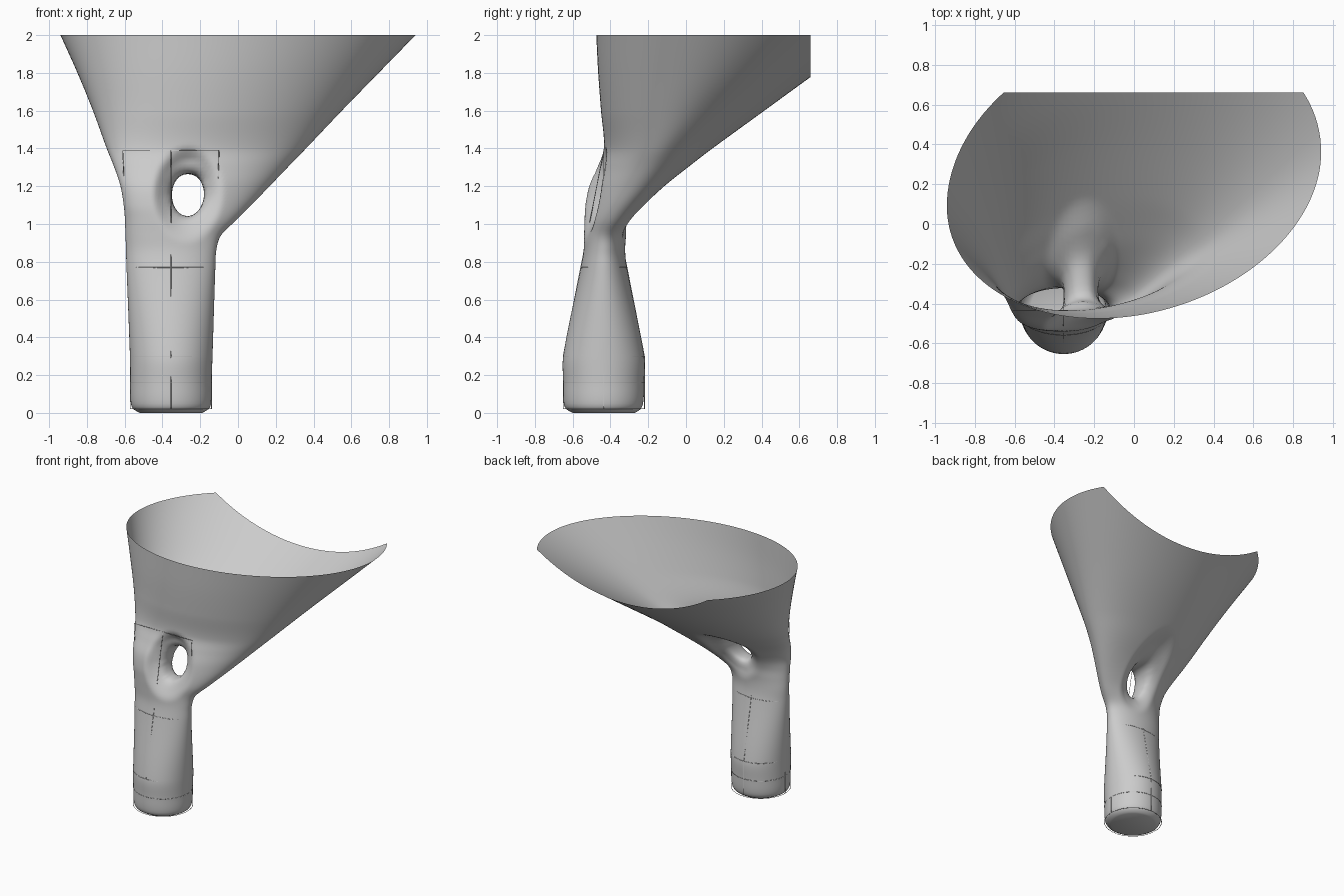
import bpy, bmesh
from math import sin, cos, pi, sqrt

if "Cube" in bpy.data.objects:
    bpy.data.objects.remove(bpy.data.objects["Cube"])

# Section table: z, x min, x max, y min, y centre, y max, skew
ROWS = [
    (0.00, -0.52, -0.19, -0.60, -0.435, -0.27, 0),
    (0.02, -0.555, -0.155, -0.635, -0.435, -0.24, 0),
    (0.06, -0.568, -0.142, -0.648, -0.435, -0.226, 0),
    (0.16, -0.57, -0.14, -0.65, -0.435, -0.222, 0),
    (0.30, -0.572, -0.135, -0.65, -0.435, -0.222, 0),
    (0.77, -0.59, -0.12, -0.557, -0.435, -0.313, 0),
    (0.86, -0.593, -0.115, -0.542, -0.432, -0.322, 0),
    (0.94, -0.595, -0.09, -0.54, -0.425, -0.315, 0.01),
    (1.02, -0.598, -0.01, -0.54, -0.40, -0.285, 0.035),
    (1.10, -0.605, 0.07, -0.535, -0.37, -0.22, 0.065),
    (1.20, -0.622, 0.167, -0.515, -0.315, -0.115, 0.09),
    (1.30, -0.655, 0.263, -0.47, -0.245, 0.01, 0.09),
    (1.40, -0.695, 0.36, -0.435, -0.18, 0.14, 0.085),
    (1.60, -0.768, 0.55, -0.45, -0.045, 0.415, 0.10),
    (1.80, -0.85, 0.745, -0.465, 0.09, 0.69, 0.12),
    (2.00, -0.94, 0.94, -0.475, 0.225, 0.975, 0.135),
]
N, LEVELS = 128, 116
HOLE = (-0.265, 1.155, 0.085, 0.115)     # x, z, radius x, radius z


def section(z):
    """Smoothly interpolate the section table."""
    i = max(k for k in range(len(ROWS) - 1) if ROWS[k][0] <= z + 1e-9)
    a, b = ROWS[i], ROWS[i + 1]
    h = b[0] - a[0]
    t = (z - a[0]) / h
    p, q = ROWS[max(i - 1, 0)], ROWS[min(i + 2, len(ROWS) - 1)]
    out = []
    for k in range(1, 7):
        m0 = (b[k] - p[k]) / (b[0] - p[0]) * h
        m1 = (q[k] - a[k]) / (q[0] - a[0]) * h
        out.append((2*t**3 - 3*t*t + 1) * a[k] + (t**3 - 2*t*t + t) * m0
                   + (3*t*t - 2*t**3) * b[k] + (t**3 - t*t) * m1)
    return out


def hole_dist(co):
    return sqrt(((co.x - HOLE[0]) / HOLE[2])**2 + ((co.z - HOLE[1]) / HOLE[3])**2)


# Flask body flowing into the tilted funnel
bm = bmesh.new()
rings = []
zs = [0, 0.007, 0.02, 0.035] + [0.05 + 1.95 * i / (LEVELS - 1) for i in range(LEVELS)]
for z in zs:
    z = min(z, 2.0)
    x0, x1, y0, cy, y1, sk = section(z)
    cx, a = (x0 + x1) / 2, (x1 - x0) / 2
    ring = []
    for i in range(N):
        t = 2 * pi * i / N
        amp = (y1 - cy) if sin(t) > 0 else (cy - y0)
        b = sqrt(max(amp * amp - sk * sk, 0.0001))
        ring.append(bm.verts.new((cx + a * cos(t), cy + sk * cos(t) + b * sin(t), z)))
    rings.append(ring)
for lo, hi in zip(rings, rings[1:]):
    for i in range(N):
        j = (i + 1) % N
        bm.faces.new((lo[i], lo[j], hi[j], hi[i]))
bm.faces.new(rings[0][::-1])

# Dent both walls around the hole, then open it
for v in bm.verts:
    e = hole_dist(v.co)
    if e < 2.3:
        s = min(max((e - 1) / 1.3, 0), 1)
        mid = section(v.co.z)[3]
        v.co.y = mid + (v.co.y - mid) * (0.55 + 0.45 * s * s * (3 - 2 * s))
bmesh.ops.delete(bm, geom=[v for v in bm.verts if hole_dist(v.co) < 1], context='VERTS')
rim = [e for e in bm.edges if e.is_boundary and e.verts[0].co.z < 1.6]
for v in {v for e in rim for v in e.verts}:
    k = 1 / hole_dist(v.co)
    v.co.x = HOLE[0] + (v.co.x - HOLE[0]) * k
    v.co.z = HOLE[1] + (v.co.z - HOLE[1]) * k

# Tunnel joining the front and back rims
bridge = bmesh.ops.bridge_loops(bm, edges=rim)
bmesh.ops.subdivide_edges(bm, edges=bridge['edges'], cuts=5, use_grid_fill=True)
soft = [v for v in bm.verts if hole_dist(v.co) < 1.6]
for _ in range(10):
    bmesh.ops.smooth_vert(bm, verts=soft, factor=0.5,
                          use_axis_x=True, use_axis_y=True, use_axis_z=True)

# Straight cut across the back of the funnel
bmesh.ops.bisect_plane(bm, geom=bm.verts[:] + bm.edges[:] + bm.faces[:],
                       plane_co=(0, 0.66, 0), plane_no=(0, 1, 0), clear_outer=True)
bmesh.ops.recalc_face_normals(bm, faces=bm.faces[:])
mesh = bpy.data.meshes.new("funnel_body")
bm.to_mesh(mesh)
bm.free()
body = bpy.data.objects.new("funnel_body", mesh)
bpy.context.collection.objects.link(body)
for p in mesh.polygons:
    p.use_smooth = True

# Thin seam lines following the flattened tube
curve = bpy.data.curves.new("seam_lines", 'CURVE')
curve.dimensions = '3D'
curve.bevel_depth = 0.002
curve.bevel_resolution = 0


def seam_point(z, t):
    f = max(0, (z - 0.3) / 1.09)
    return (-0.355 + (0.215 + 0.04 * f) * cos(t), -0.435 + 0.215 * (1 - f) * sin(t), z)


def add_seam(points, cyclic=False):
    s = curve.splines.new('POLY')
    s.points.add(len(points) - 1)
    for sp, co in zip(s.points, points):
        sp.co = (*co, 1)
    s.use_cyclic_u = cyclic


for z in (0.022, 0.16, 0.30, 0.77):
    add_seam([seam_point(z, 2 * pi * i / 48) for i in range(48)], True)
for k in range(4):
    add_seam([seam_point(z, k * pi / 2) for z in (0.022, 0.3, 1.39)])
add_seam([seam_point(1.39, 0), seam_point(1.39, pi)])
seams = bpy.data.objects.new("seam_lines", curve)
bpy.context.collection.objects.link(seams)
